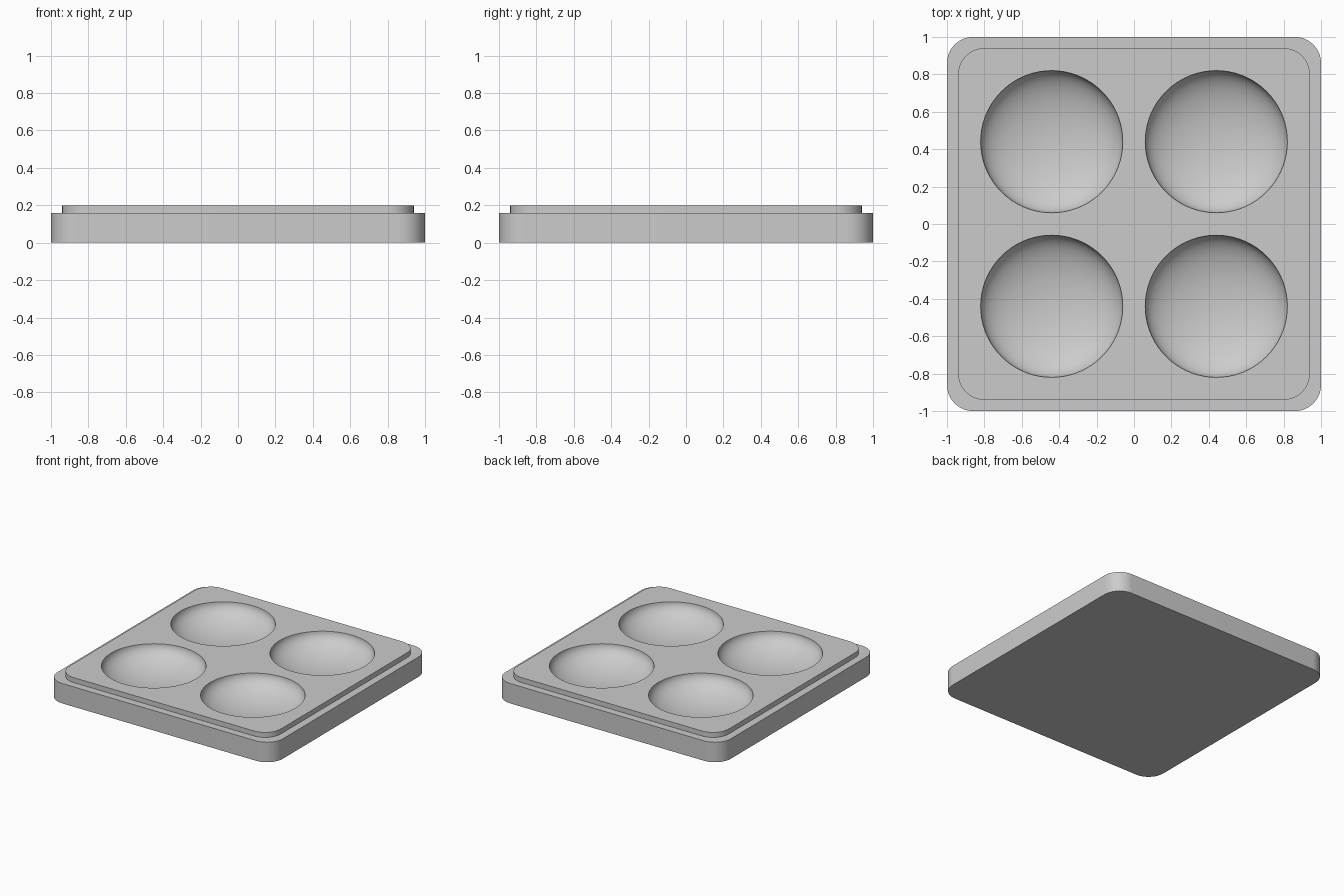
import bpy, bmesh
from math import sin, cos, pi

cube = bpy.data.objects.get("Cube")
if cube:
    bpy.data.objects.remove(cube, do_unlink=True)

BASE_TOP, TOP = 0.16, 0.20
BOWL_RADIUS, BOWL_DEPTH, BOWL_OFFSET = 0.38, 0.16, 0.44

grey = bpy.data.materials.new("light_grey")
grey.use_nodes = True
colour = (0.6, 0.6, 0.6, 1)
grey.diffuse_color = colour
grey.node_tree.nodes["Principled BSDF"].inputs["Base Color"].default_value = colour


def rounded_square(half, radius, z, steps=12):
    """Points around a square with rounded corners."""
    points = []
    for corner in range(4):
        middle = pi / 4 + corner * pi / 2
        cx = (half - radius) * (1 if cos(middle) > 0 else -1)
        cy = (half - radius) * (1 if sin(middle) > 0 else -1)
        for i in range(steps + 1):
            a = corner * pi / 2 + i / steps * pi / 2
            points.append((cx + radius * cos(a), cy + radius * sin(a), z))
    return points


def bowl_ring(t, segments=72):
    """One level of the bowl: t runs from the bottom (0) to the rim (1)."""
    r = BOWL_RADIUS * sin(t * pi / 2)
    z = TOP - BOWL_DEPTH * cos(t * pi / 2)
    return [(r * cos(2 * pi * i / segments), r * sin(2 * pi * i / segments), z)
            for i in range(segments)]


def skin(name, loops):
    """Closed solid through a stack of loops with equal point counts."""
    bm = bmesh.new()
    rings = [[bm.verts.new(p) for p in loop] for loop in loops]
    n = len(rings[0])
    for low, high in zip(rings, rings[1:]):
        for i in range(n):
            j = (i + 1) % n
            bm.faces.new((low[i], low[j], high[j], high[i]))
    bm.faces.new(rings[0][::-1])
    bm.faces.new(rings[-1])
    bmesh.ops.recalc_face_normals(bm, faces=bm.faces)
    mesh = bpy.data.meshes.new(name)
    bm.to_mesh(mesh)
    bm.free()
    mesh.materials.append(grey)
    obj = bpy.data.objects.new(name, mesh)
    bpy.context.collection.objects.link(obj)
    return obj


# Tray: wide base with a raised, stepped-in top
tray = skin("tray", [
    rounded_square(1.0, 0.14, 0),
    rounded_square(1.0, 0.14, BASE_TOP),
    rounded_square(0.94, 0.14, BASE_TOP),
    rounded_square(0.94, 0.14, TOP),
])

# Four round bowls sunk into the top
levels = [bowl_ring(k / 20) for k in range(1, 21)]
levels.append([(x, y, TOP + 0.1) for x, y, z in levels[-1]])
bpy.context.view_layer.objects.active = tray
for sx in (-1, 1):
    for sy in (-1, 1):
        cutter = skin("bowl_cutter", levels)
        cutter.location = (sx * BOWL_OFFSET, sy * BOWL_OFFSET, 0)
        cutter.hide_render = True
        cut = tray.modifiers.new("bowl", "BOOLEAN")
        cut.operation = "DIFFERENCE"
        cut.solver = "EXACT"
        cut.object = cutter
        bpy.ops.object.modifier_apply(modifier=cut.name)
        bpy.data.objects.remove(cutter, do_unlink=True)

# Smooth curved walls, sharp edges
bpy.ops.object.select_all(action="DESELECT")
tray.select_set(True)
bpy.ops.object.shade_smooth_by_angle(angle=pi / 6)
